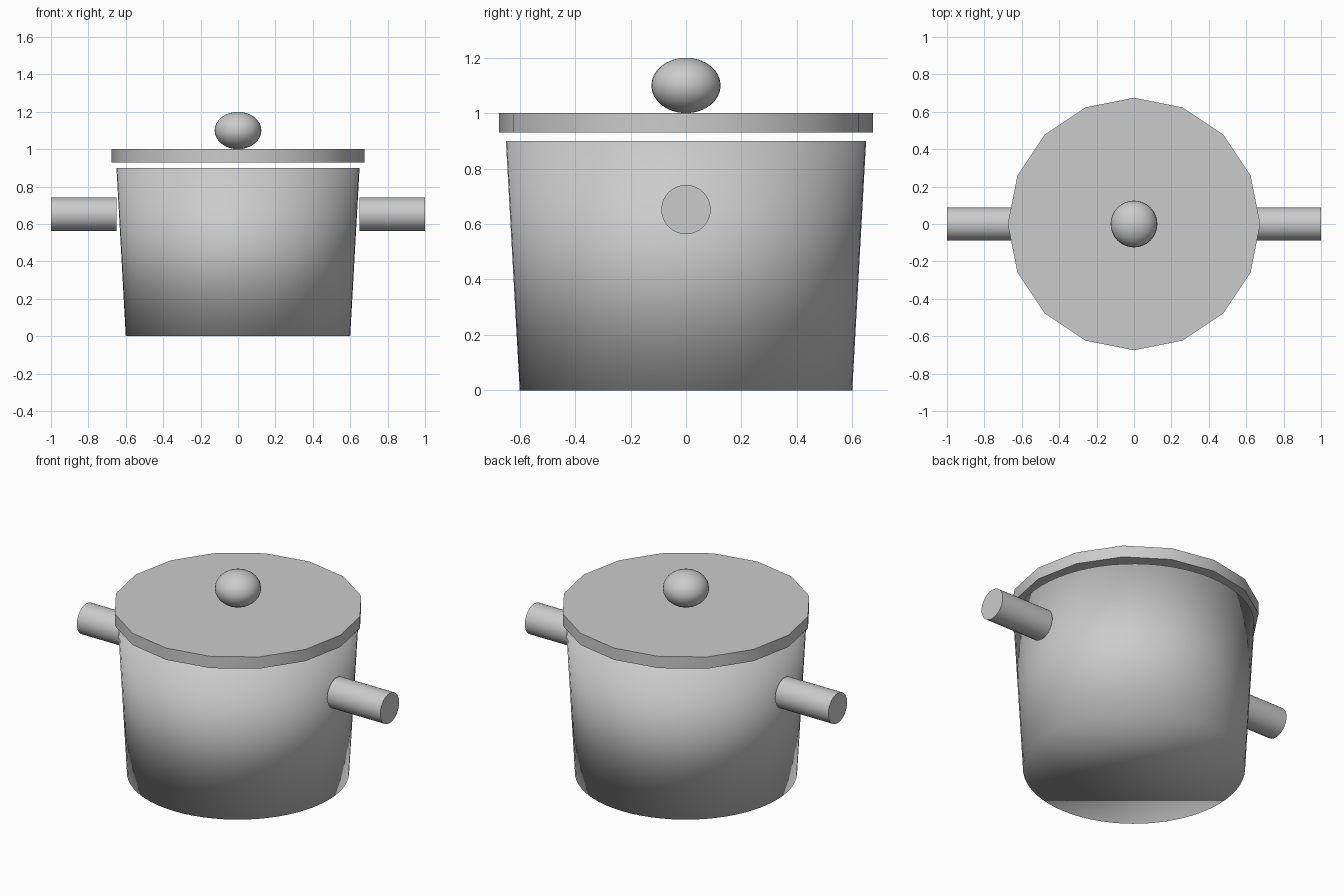
import bpy
import math

if "Cube" in bpy.data.objects:
    bpy.data.objects.remove(bpy.data.objects["Cube"])

# One plain grey for the whole pot
metal = bpy.data.materials.new("grey metal")
metal.diffuse_color = (0.6, 0.6, 0.6, 1)
metal.use_nodes = True
metal.node_tree.nodes["Principled BSDF"].inputs["Base Color"].default_value = metal.diffuse_color


def finish(name, smooth_all=False):
    ob = bpy.context.object
    ob.name = name
    ob.data.materials.append(metal)
    if smooth_all:
        bpy.ops.object.shade_smooth()
    else:
        bpy.ops.object.shade_smooth_by_angle(angle=math.radians(30))
    return ob


# Tapered pot body, softly shaded over its closed ends
bpy.ops.mesh.primitive_cone_add(vertices=64, radius1=0.6, radius2=0.65,
                                depth=0.9, location=(0, 0, 0.45))
finish("pot_body", smooth_all=True)

# Sixteen-sided lid hovering just above the rim
bpy.ops.mesh.primitive_cylinder_add(vertices=16, radius=0.675, depth=0.07,
                                    location=(0, 0, 0.965))
finish("lid")

# Flattened round knob
bpy.ops.mesh.primitive_uv_sphere_add(segments=32, ring_count=16, radius=1,
                                     location=(0, 0, 1.1))
bpy.context.object.scale = (0.125, 0.125, 0.1)
bpy.ops.object.transform_apply(location=False, rotation=False, scale=True)
finish("lid_knob", smooth_all=True)

# Straight round handles on both sides
for side, name in ((-1, "left_handle"), (1, "right_handle")):
    bpy.ops.mesh.primitive_cylinder_add(vertices=32, radius=0.089, depth=0.35,
                                        location=(side * 0.825, 0, 0.652),
                                        rotation=(0, math.pi / 2, 0))
    finish(name)
